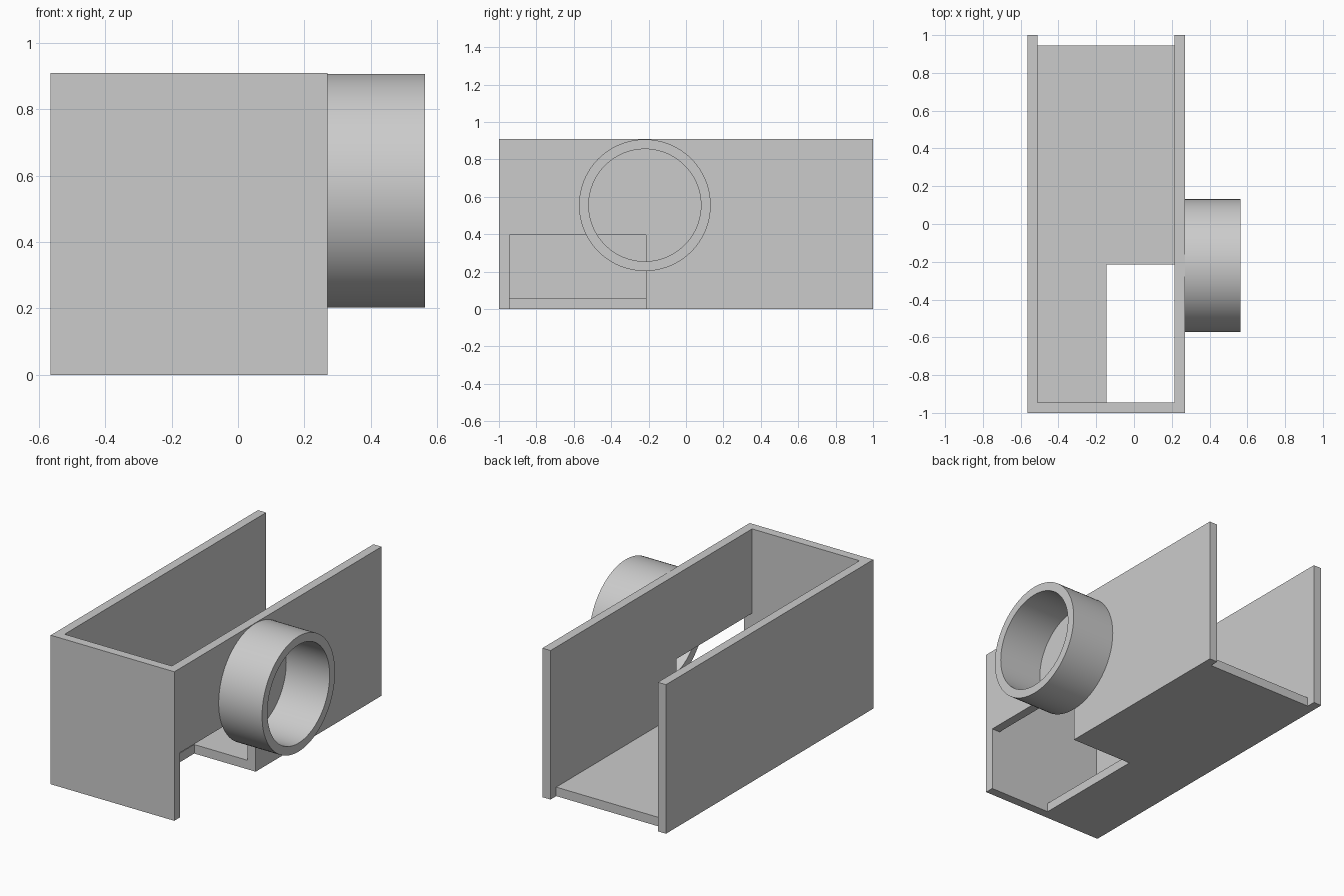
import bpy
import bmesh
import math
from mathutils import Matrix, Vector

cube = bpy.data.objects.get("Cube")
if cube:
    bpy.data.objects.remove(cube, do_unlink=True)

GREY = (0.6, 0.6, 0.6, 1.0)
grey = bpy.data.materials.new("light_grey")
grey.use_nodes = True
grey.diffuse_color = GREY
grey.node_tree.nodes["Principled BSDF"].inputs["Base Color"].default_value = GREY

# Main dimensions
LEFT, RIGHT, HEIGHT, WALL = 0.27, -0.565, 0.91, 0.055
FRONT, BACK = -1.0, 1.0
INNER_FRONT = FRONT + WALL
CUT_X, CUT_Y, CUT_Z = -0.145, -0.215, 0.395


def finish(name, bm):
    bmesh.ops.recalc_face_normals(bm, faces=bm.faces)
    mesh = bpy.data.meshes.new(name)
    bm.to_mesh(mesh)
    bm.free()
    mesh.materials.append(grey)
    obj = bpy.data.objects.new(name, mesh)
    bpy.context.collection.objects.link(obj)
    return obj


def extrude_profile(name, points, offset):
    """Extrude a flat outline along the offset vector."""
    bm = bmesh.new()
    face = bm.faces.new([bm.verts.new(p) for p in points])
    result = bmesh.ops.extrude_face_region(bm, geom=[face], use_keep_orig=True)
    verts = [g for g in result["geom"] if isinstance(g, bmesh.types.BMVert)]
    bmesh.ops.translate(bm, verts=verts, vec=Vector(offset))
    return finish(name, bm)


def rectangle(a0, a1, b0, b1):
    return [(a0, b0), (a1, b0), (a1, b1), (a0, b1)]


# Front wall and plain right wall
extrude_profile("front_wall",
                [(x, FRONT, z) for x, z in rectangle(RIGHT, LEFT, 0, HEIGHT)],
                (0, WALL, 0))
extrude_profile("right_wall",
                [(RIGHT, y, z) for y, z in rectangle(INNER_FRONT, BACK, 0, HEIGHT)],
                (WALL, 0, 0))

# Left wall with the low opening behind the front wall
left_outline = [(INNER_FRONT, CUT_Z), (CUT_Y, CUT_Z), (CUT_Y, 0),
                (BACK, 0), (BACK, HEIGHT), (INNER_FRONT, HEIGHT)]
extrude_profile("left_wall", [(LEFT, y, z) for y, z in left_outline], (-WALL, 0, 0))

# Floor notched at the opening and stopping short of the open back
inner_right, inner_left = RIGHT + WALL, LEFT - WALL
floor_outline = [(inner_right, INNER_FRONT), (CUT_X, INNER_FRONT), (CUT_X, CUT_Y),
                 (inner_left, CUT_Y), (inner_left, BACK - WALL),
                 (inner_right, BACK - WALL)]
extrude_profile("floor", [(x, y, 0) for x, y in floor_outline], (0, 0, WALL))

# Round collar on the left wall: a rectangular section spun about the x axis
centre = Vector((0, -0.22, 0.555))
section = rectangle(LEFT, 0.563, 0.30, 0.352)
bm = bmesh.new()
verts = [bm.verts.new(centre + Vector((x, 0, r))) for x, r in section]
edges = [bm.edges.new((verts[i], verts[(i + 1) % 4])) for i in range(4)]
bmesh.ops.spin(bm, geom=verts + edges, cent=centre, axis=(1, 0, 0),
               angle=math.tau, steps=96, use_merge=True)
bmesh.ops.remove_doubles(bm, verts=bm.verts, dist=0.0001)
collar = finish("collar", bm)

bpy.ops.object.select_all(action="DESELECT")
collar.select_set(True)
bpy.context.view_layer.objects.active = collar
bpy.ops.object.shade_smooth_by_angle(angle=math.radians(30))
